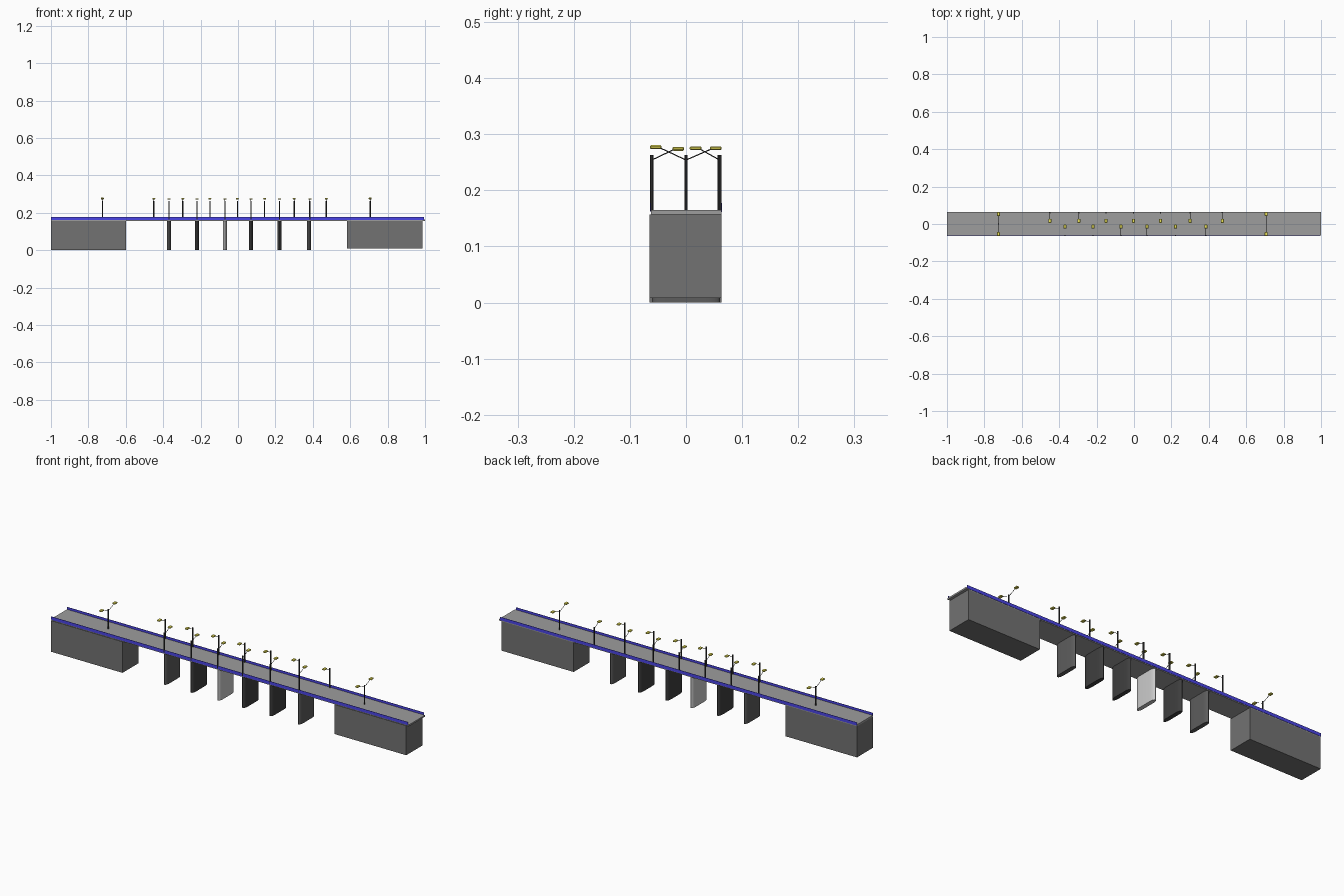
import bpy, bmesh, math
from mathutils import Vector, Matrix

if "Cube" in bpy.data.objects:
    bpy.data.objects.remove(bpy.data.objects["Cube"])


def material(name, *rgb):
    m = bpy.data.materials.new(name)
    m.diffuse_color = (*rgb, 1)
    m.use_nodes = True
    m.node_tree.nodes["Principled BSDF"].inputs["Base Color"].default_value = m.diffuse_color
    return m


BLUE = material("rail_blue", 0.07, 0.06, 0.8)
YELLOW = material("lamp_yellow", 0.85, 0.78, 0.1)
BLACK = material("pole_black", 0.04, 0.04, 0.04)
ROAD = material("road_grey", 0.34, 0.34, 0.34)
STONE = material("abutment_grey", 0.17, 0.17, 0.17)
PIER_DARK = material("pier_dark", 0.11, 0.11, 0.11)
PIER_DARKER = material("pier_darker", 0.05, 0.05, 0.05)


def finish(name, bm, mat=None, smooth=False):
    mesh = bpy.data.meshes.new(name)
    bmesh.ops.recalc_face_normals(bm, faces=bm.faces)
    bm.to_mesh(mesh)
    bm.free()
    ob = bpy.data.objects.new(name, mesh)
    bpy.context.collection.objects.link(ob)
    if mat:
        mesh.materials.append(mat)
    if smooth:
        bpy.ops.object.select_all(action='DESELECT')
        ob.select_set(True)
        bpy.context.view_layer.objects.active = ob
        bpy.ops.object.shade_smooth_by_angle(angle=math.radians(40))
    return ob


def box(name, lo, hi, mat=None):
    lo, hi = Vector(lo), Vector(hi)
    bm = bmesh.new()
    bmesh.ops.create_cube(bm, size=1, matrix=Matrix.Translation((lo + hi) / 2)
                          @ Matrix.Diagonal((*(hi - lo), 1)))
    return finish(name, bm, mat)


def rod(name, a, b, r, sides=8):
    a, b = Vector(a), Vector(b)
    d = b - a
    bm = bmesh.new()
    mat = Matrix.Translation((a + b) / 2) @ d.to_track_quat('Z', 'Y').to_matrix().to_4x4()
    bmesh.ops.create_cone(bm, cap_ends=True, segments=sides, radius1=r, radius2=r,
                          depth=d.length, matrix=mat)
    return finish(name, bm, BLACK, True)


def pier(name, x, mat):
    # slab with long rounded noses pointing along the river
    hw, nose, flat, n = 0.0105, 0.025, 0.036, 10
    pts = []
    for side in (1, -1):
        for i in range(n + 1):
            t = math.pi * i / n
            pts.append((x + side * hw * math.cos(t), side * (flat + nose * math.sin(t))))
    bm = bmesh.new()
    face = bm.faces.new([bm.verts.new((px, py, 0)) for px, py in pts])
    # keep the bottom face and pull a copy up to the deck
    top = bmesh.ops.extrude_face_region(bm, geom=[face], use_keep_orig=True)["geom"]
    bmesh.ops.translate(bm, vec=(0, 0, 0.158),
                        verts=[v for v in top if isinstance(v, bmesh.types.BMVert)])
    finish(name, bm, mat, True)


def lamp_arm(name, x, y0, y1, z1):
    # thin sloping arm with a flat, chamfered lamp head on its end
    reach = y1 - math.copysign(0.007, y1 - y0)
    rod(name + "_arm", (x, y0, 0.254), (x, reach, z1 - 0.001), 0.001, 6)
    bm = bmesh.new()
    bmesh.ops.create_cube(bm, size=2, matrix=Matrix.Translation((x, y1, z1))
                          @ Matrix.Diagonal((0.008, 0.0105, 0.0035, 1)))
    bmesh.ops.bevel(bm, geom=bm.edges[:], offset=0.002, segments=1, affect='EDGES')
    finish(name + "_lamp", bm, YELLOW)


# deck and abutments
box("deck", (-1, -0.062, 0.157), (1, 0.063, 0.165), ROAD)
box("abutment_left", (-1, -0.065, 0), (-0.6, 0.063, 0.157), STONE)
box("abutment_right", (0.584, -0.065, 0.008), (0.986, 0.063, 0.157), STONE)

# side rails
box("rail_front", (-1, -0.0635, 0.161), (0.995, -0.062, 0.177), BLUE)
box("rail_back", (-1, 0.063, 0.161), (0.995, 0.0645, 0.177), BLUE)

# piers, one lighter and one darker than the rest
for i, (x, mat) in enumerate(((-0.369, PIER_DARK), (-0.219, PIER_DARKER), (-0.07, None),
                              (0.069, PIER_DARKER), (0.222, PIER_DARKER), (0.38, PIER_DARK))):
    pier(f"pier_{i}", x, mat)

# street lamps along the front edge
for i, x in enumerate((-0.369, -0.219, -0.07, 0.069, 0.222, 0.384)):
    rod(f"front_pole_{i}", (x, -0.061, 0.163), (x, -0.061, 0.263), 0.0035)
    lamp_arm(f"front_{i}", x, -0.061, -0.014, 0.274)

# street lamps along the back edge
for i, x in enumerate((-0.45, -0.295, -0.15, -0.003, 0.142, 0.3, 0.472)):
    rod(f"back_pole_{i}", (x, 0.06, 0.163), (x, 0.06, 0.263), 0.0035)
    lamp_arm(f"back_{i}", x, 0.06, 0.017, 0.275)

# double lamps in the middle of the road over each abutment
for i, x in enumerate((-0.725, 0.707)):
    rod(f"middle_pole_{i}", (x, 0, 0.163), (x, 0, 0.263), 0.003)
    lamp_arm(f"middle_front_{i}", x, 0, -0.054, 0.277)
    lamp_arm(f"middle_back_{i}", x, 0, 0.053, 0.275)
